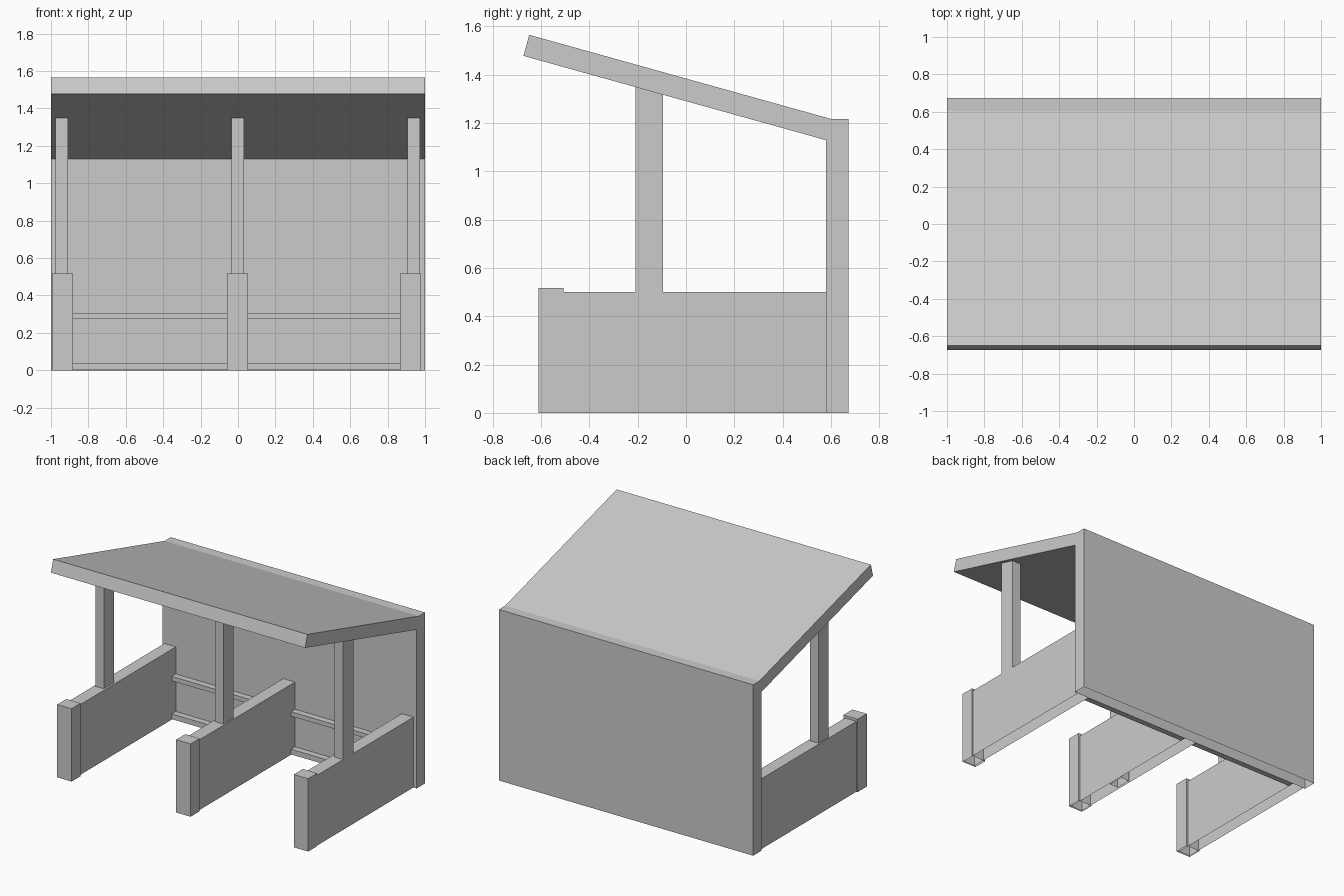
import bpy
import bmesh

cube = bpy.data.objects.get("Cube")
if cube:
    bpy.data.objects.remove(cube, do_unlink=True)

# One plain grey for the whole shelter
grey = bpy.data.materials.new("concrete grey")
grey.use_nodes = True
GREY = (0.6, 0.6, 0.6, 1)
grey.diffuse_color = GREY
grey.node_tree.nodes["Principled BSDF"].inputs["Base Color"].default_value = GREY


def prism(name, x0, x1, profile, open_bottom=False):
    """Extrude a (y, z) profile along x; optionally leave the ground side open."""
    bm = bmesh.new()
    face = bm.faces.new([bm.verts.new((x0, y, z)) for y, z in profile])
    ext = bmesh.ops.extrude_face_region(bm, geom=[face], use_keep_orig=True)
    moved = [g for g in ext["geom"] if isinstance(g, bmesh.types.BMVert)]
    bmesh.ops.translate(bm, verts=moved, vec=(x1 - x0, 0, 0))
    bmesh.ops.recalc_face_normals(bm, faces=bm.faces)
    if open_bottom:
        low = [f for f in bm.faces if f.normal.z < -0.9]
        bmesh.ops.delete(bm, geom=low, context='FACES_ONLY')
    mesh = bpy.data.meshes.new(name)
    bm.to_mesh(mesh)
    bm.free()
    mesh.materials.append(grey)
    obj = bpy.data.objects.new(name, mesh)
    bpy.context.collection.objects.link(obj)
    return obj


def box(name, x0, x1, y0, y1, z0, z1, open_bottom=False):
    return prism(name, x0, x1, [(y0, z0), (y1, z0), (y1, z1), (y0, z1)], open_bottom)


WALL_Y = 0.58

# Back wall and sloping roof slab
box("back_wall", -1, 1, WALL_Y, 0.673, 0, 1.216, True)
prism("roof", -1, 1, [(-0.673, 1.478), (WALL_Y, 1.129), (0.604, 1.216), (-0.649, 1.565)])


def roof_underside(y):
    return 1.478 - (y + 0.673) * 0.2785


# Three bays dividers: low partition, end pier and roof post
dividers = [
    ("right", -0.985, -0.895, -0.995, -0.882, -0.976, 0.5),
    ("middle", -0.05, 0.042, -0.059, 0.054, -0.035, 0),
    ("left", 0.882, 0.974, 0.866, 0.979, 0.907, 0.5),
]
for side, p0, p1, e0, e1, post_x, post_z in dividers:
    box(side + "_partition", p0, p1, -0.6, WALL_Y, 0, 0.5, True)
    box(side + "_end_pier", e0, e1, -0.61, -0.508, 0, 0.518, True)
    prism(side + "_roof_post", post_x, post_x + 0.067,
          [(-0.21, post_z), (-0.095, post_z),
           (-0.095, roof_underside(-0.095)), (-0.21, roof_underside(-0.21))], True)

# Two rails along the wall in each bay
for bay, x0, x1 in (("right", -0.895, -0.05), ("left", 0.042, 0.882)):
    box(bay + "_lower_rail", x0, x1, 0.535, WALL_Y, 0.003, 0.04)
    box(bay + "_upper_rail", x0, x1, 0.535, WALL_Y, 0.275, 0.307)
